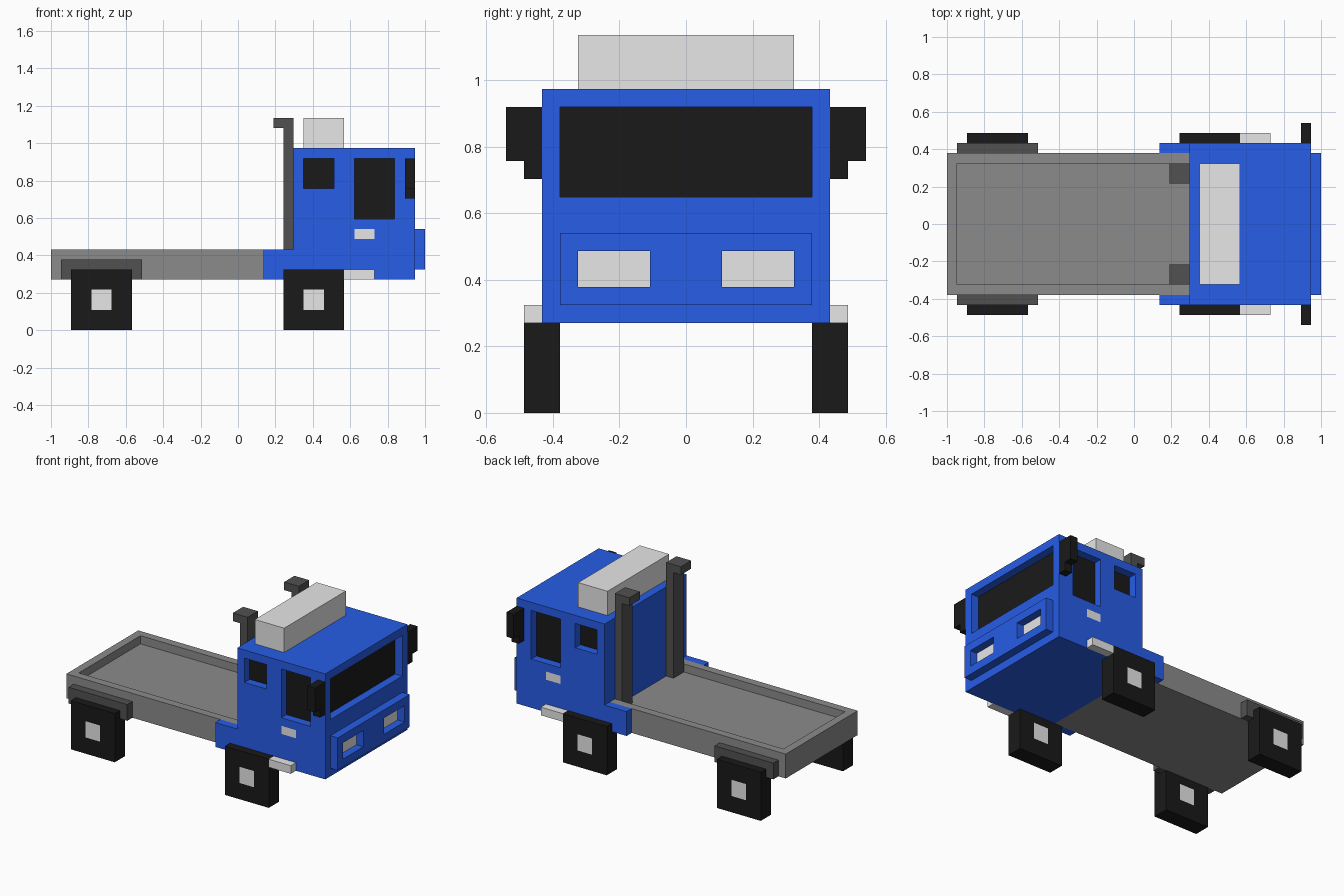
import bpy, bmesh
from mathutils import Vector

if "Cube" in bpy.data.objects:
    bpy.data.objects.remove(bpy.data.objects["Cube"])

U = 2 / 37          # the model sits on a grid of 37 units along its length


def material(name, rgb):
    m = bpy.data.materials.new(name)
    m.diffuse_color = (*rgb, 1)
    m.use_nodes = True
    m.node_tree.nodes["Principled BSDF"].inputs["Base Color"].default_value = m.diffuse_color
    return m


BLUE = material("blue paint", (0.020, 0.110, 0.800))
GREY = material("bed grey", (0.260, 0.260, 0.260))
DARK = material("dark grey", (0.083, 0.083, 0.083))
BLACK = material("black", (0.010, 0.010, 0.010))
LIGHT = material("light grey", (0.800, 0.800, 0.800))


def block(name, x, y, z, mat, panels=()):
    """Box from ranges in grid units. A panel is (axis, sign, range_a, range_b, depth, material)
    where the ranges run along the other two axes in order; its faces are cut, sunk and coloured."""
    rng = [sorted(r) for r in (x, y, z)]
    bm = bmesh.new()
    bmesh.ops.create_cube(bm, size=1)
    for v in bm.verts:
        v.co = Vector([(r[0] + r[1]) / 2 + c * (r[1] - r[0]) for r, c in zip(rng, v.co)])
    mats = [mat]
    # cut the panel outlines
    for axis, sign, ra, rb, depth, pm in panels:
        others = [a for a in range(3) if a != axis]
        for a, r in zip(others, (ra, rb)):
            n = Vector((0, 0, 0))
            n[a] = 1
            for c in r:
                bmesh.ops.bisect_plane(bm, geom=bm.verts[:] + bm.edges[:] + bm.faces[:],
                                       dist=1e-5, plane_co=n * c, plane_no=n)
    # sink and colour the panels
    for axis, sign, ra, rb, depth, pm in panels:
        bm.normal_update()
        others = [a for a in range(3) if a != axis]
        caps = []
        for f in bm.faces:
            c = f.calc_center_median()
            if f.normal[axis] * sign > 0.9 and all(
                    min(r) < c[a] < max(r) for a, r in zip(others, (ra, rb))):
                caps.append(f)
        if depth:
            out = bmesh.ops.extrude_face_region(bm, geom=caps)["geom"]
            move = Vector((0, 0, 0))
            move[axis] = -sign * depth
            bmesh.ops.translate(bm, vec=move,
                                verts=[g for g in out if isinstance(g, bmesh.types.BMVert)])
            old = [f for f in caps if f.is_valid]
            if old:
                bmesh.ops.delete(bm, geom=old, context='FACES')
            caps = [g for g in out if isinstance(g, bmesh.types.BMFace)]
        if pm not in mats:
            mats.append(pm)
        for f in caps:
            f.material_index = mats.index(pm)
    bmesh.ops.recalc_face_normals(bm, faces=bm.faces[:])
    bmesh.ops.scale(bm, vec=(U, U, U), verts=bm.verts[:])
    me = bpy.data.meshes.new(name)
    bm.to_mesh(me)
    bm.free()
    for m in mats:
        me.materials.append(m)
    ob = bpy.data.objects.new(name, me)
    bpy.context.collection.objects.link(ob)
    return ob


# cab with sunken windscreen, side windows and flush door handles
glass = [(0, 1, (-7, 7), (12, 17), 1, BLACK)]
for s in (-1, 1):
    glass += [(1, s, (6.5, 9.5), (14, 17), 1, BLACK),
              (1, s, (11.5, 15.5), (11, 17), 1, BLACK),
              (1, s, (11.5, 13.5), (9, 10), 0, LIGHT)]
block("cab", (5.5, 17.5), (-8, 8), (5, 18), BLUE, glass)

# bumper with sunken headlights
block("bumper", (17.5, 18.5), (-7, 7), (6, 10), BLUE,
      [(0, 1, (s * 2, s * 6), (7, 9), 0.95, LIGHT) for s in (-1, 1)])

# roof box
block("roof_box", (6.5, 10.5), (-6, 6), (18, 21), LIGHT)

# cargo bed
block("bed_floor", (-18.5, 5.5), (-7, 7), (5, 7), GREY)
block("bed_tailgate", (-18.5, -17.5), (-7, 7), (7, 8), GREY)

for s, side in ((-1, "right"), (1, "left")):
    block("bed_rail_" + side, (-17.5, 5.5), (s * 6, s * 7), (7, 8), GREY)
    block("rear_fender_" + side, (-17.5, -9.5), (s * 7, s * 8), (5, 7), DARK)
    block("cab_skirt_" + side, (2.5, 5.5), (s * 7, s * 8), (5, 8), BLUE)
    block("step_" + side, (10.5, 13.5), (s * 8, s * 9), (5, 6), LIGHT)
    # exhaust stacks
    block("exhaust_pipe_" + side, (4.5, 5.5), (s * 4, s * 6), (7, 20), DARK)
    block("exhaust_tip_" + side, (3.5, 5.5), (s * 4, s * 6), (20, 21), DARK)
    # mirrors
    block("mirror_" + side, (16.5, 17.5), (s * 8, s * 10), (14, 17), BLACK)
    block("mirror_bracket_" + side, (16.5, 17.5), (s * 8, s * 9), (13, 14), BLACK)
    # square wheels with painted hubs on both faces
    for x0, end in ((4.5, "front"), (-16.5, "rear")):
        block(f"{end}_wheel_{side}", (x0, x0 + 6), (s * 7, s * 9), (0, 6), BLACK,
              [(1, d, (x0 + 2, x0 + 4), (2, 4), 0, LIGHT) for d in (-1, 1)])
